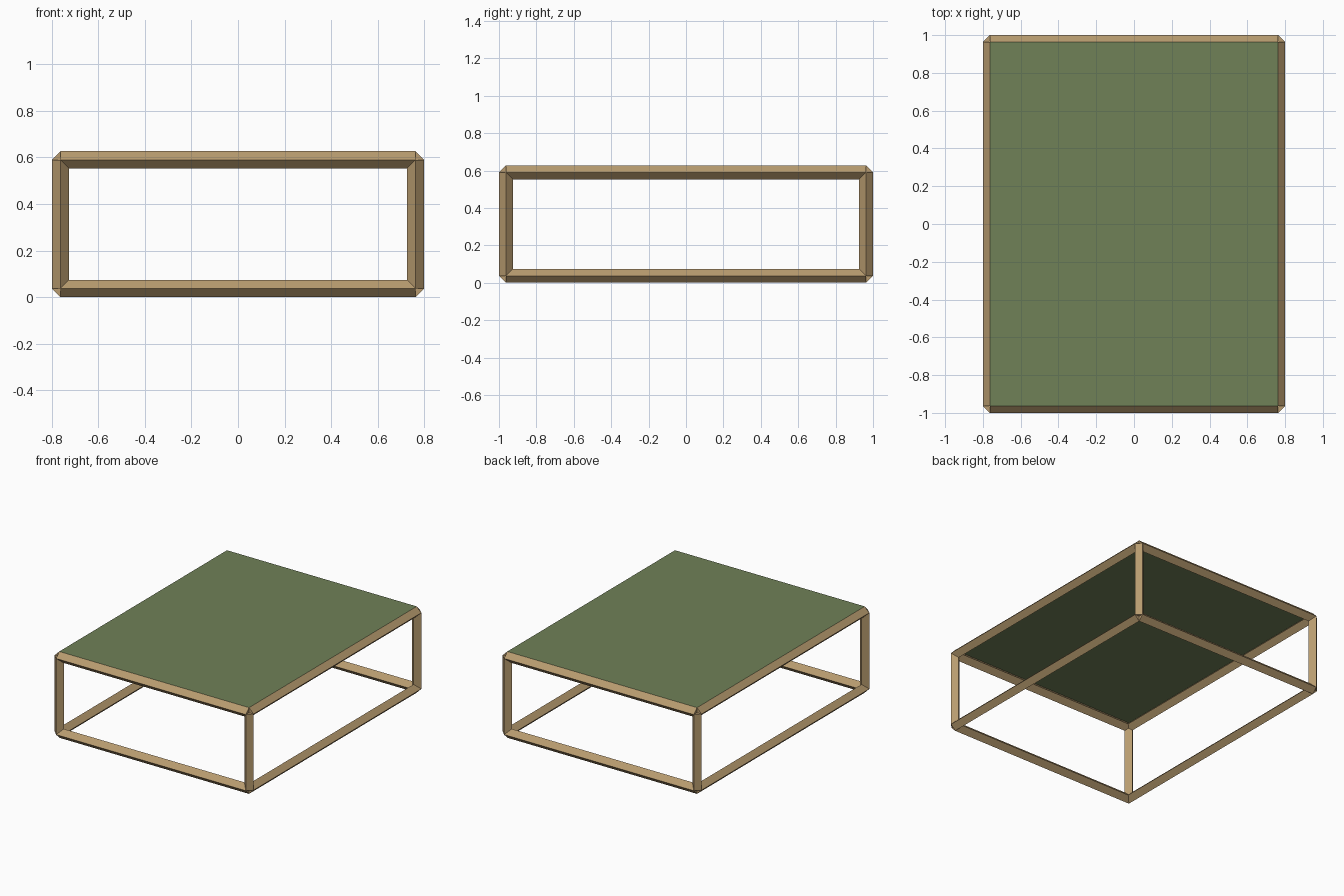
import bpy
from math import pi
from mathutils import Matrix, Vector

if "Cube" in bpy.data.objects:
    bpy.data.objects.remove(bpy.data.objects["Cube"])

R = 0.037                                   # bar radius (corner to centre)
X, Y, Z0, Z1 = 0.8 - R, 1 - R, R, 0.627 - R  # centre lines of the frame


def material(name, color):
    m = bpy.data.materials.new(name)
    m.diffuse_color = (*color, 1)
    m.use_nodes = True
    m.node_tree.nodes["Principled BSDF"].inputs["Base Color"].default_value = m.diffuse_color
    return m


wood = material("wood", (0.48, 0.33, 0.16))
green = material("green_top", (0.16, 0.22, 0.095))


def bar(name, a, b):
    """Four-sided bar whose edges point along the axes."""
    a, b = Vector(a), Vector(b)
    d = b - a
    bpy.ops.mesh.primitive_cylinder_add(vertices=4, radius=R, depth=d.length)
    o = bpy.context.object
    o.name = name
    rot = d.to_track_quat('Z', 'Y').to_matrix().to_4x4()
    o.matrix_world = Matrix.Translation((a + b) / 2) @ rot
    o.data.materials.append(wood)


# top and bottom rails
for level, z in (("bottom", Z0), ("top", Z1)):
    for side, s in (("front", -1), ("back", 1)):
        bar(f"{level}_{side}_rail", (-X, s * Y, z), (X, s * Y, z))
    for side, s in (("left", -1), ("right", 1)):
        bar(f"{level}_{side}_rail", (s * X, -Y, z), (s * X, Y, z))

# legs
for fb, sy in (("front", -1), ("back", 1)):
    for lr, sx in (("left", -1), ("right", 1)):
        bar(f"{fb}_{lr}_leg", (sx * X, sy * Y, Z0), (sx * X, sy * Y, Z1))

# flat top panel resting on the rail ridges
bpy.ops.mesh.primitive_plane_add(size=2, location=(0, 0, Z1 + R))
panel = bpy.context.object
panel.name = "table_top"
panel.scale = (X, Y, 1)
panel.data.materials.append(green)
